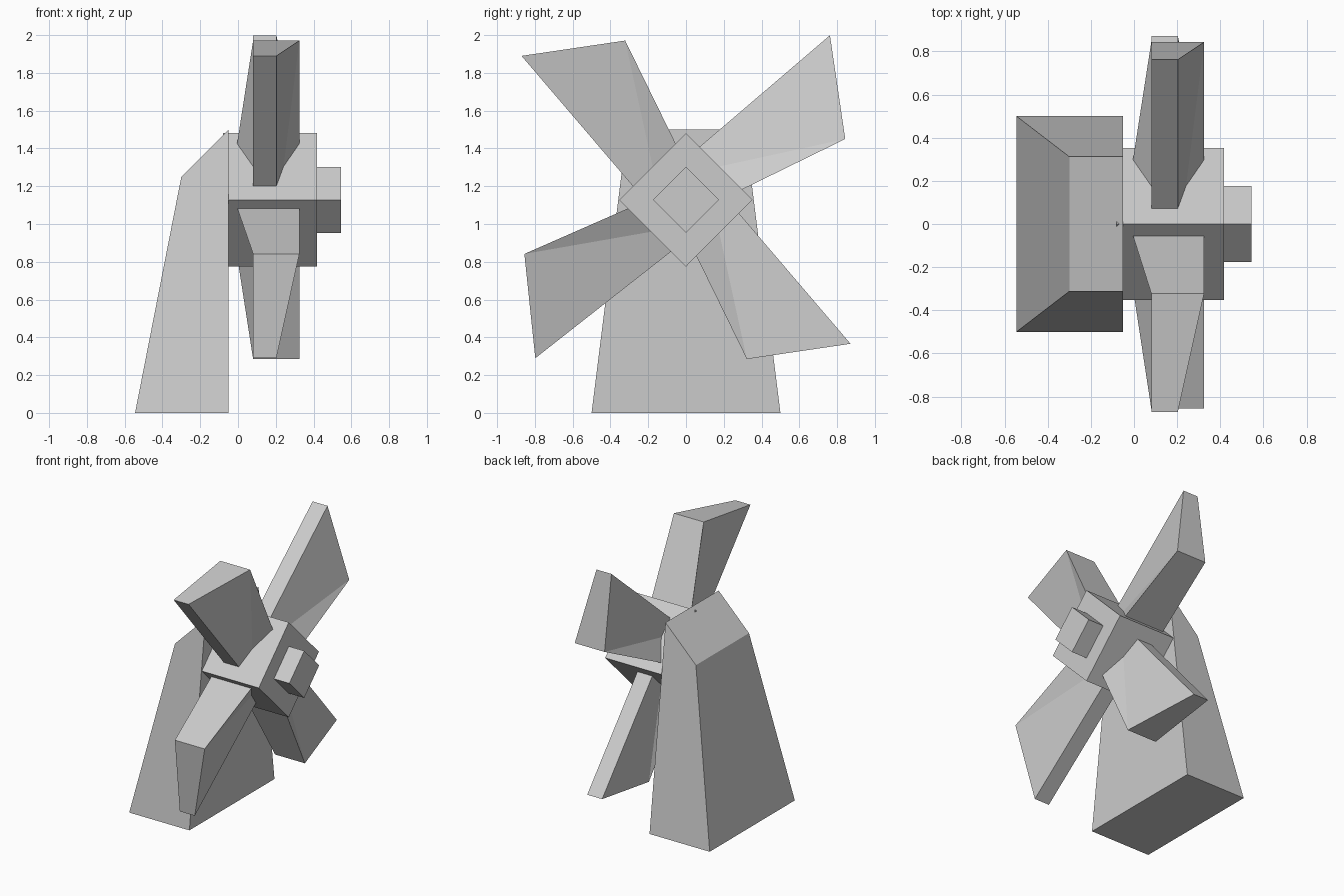
import bpy, bmesh, math
from mathutils import Matrix, Vector

if "Cube" in bpy.data.objects:
    bpy.data.objects.remove(bpy.data.objects["Cube"])

AXIS_Z = 1.128  # height of the rotor axis


def loft(name, loop_a, loop_b, split=False):
    """Solid between two matching loops; split creases the caps along corner 1-3."""
    bm = bmesh.new()
    a = [bm.verts.new(p) for p in loop_a]
    b = [bm.verts.new(p) for p in loop_b]
    n = len(a)
    for loop in (a, b):
        if split:
            bm.faces.new((loop[0], loop[1], loop[3]))
            bm.faces.new((loop[1], loop[2], loop[3]))
        else:
            bm.faces.new(loop)
    for i in range(n):
        j = (i + 1) % n
        bm.faces.new((a[i], a[j], b[j], b[i]))
    bmesh.ops.recalc_face_normals(bm, faces=bm.faces)
    mesh = bpy.data.meshes.new(name)
    bm.to_mesh(mesh)
    bm.free()
    ob = bpy.data.objects.new(name, mesh)
    bpy.context.collection.objects.link(ob)
    return ob


def diamond(x, r):
    return [(x, r, AXIS_Z), (x, 0, AXIS_Z + r), (x, -r, AXIS_Z), (x, 0, AXIS_Z - r)]


# Tower: tapered block, flat front, sloped roof at the back
profile = [(-0.545, 0.5, 0), (-0.05, 0.5, 0), (-0.05, 0.312, 1.5), (-0.3, 0.312, 1.25)]
loft("tower", [(x, -y, z) for x, y, z in profile], profile)

# Hub and its cap: square prisms standing on a corner
loft("hub", diamond(-0.08, 0.353), diamond(0.418, 0.353))
loft("hub_cap", diamond(0.40, 0.175), diamond(0.545, 0.175))

# Sail corners (y, z about the axis): thin tip, thick tip, thick root, thin root
outline = [(-0.871, 0.762), (-0.322, 0.843), (0.135, -0.09), (-0.11, -0.128)]
back_x = [0.08, 0.08, -0.065, 0.08]
front_x = [0.203, 0.325, 0.325, 0.203]
for i, angle in enumerate((0, 87.6, 180, 270)):
    turn = Matrix.Translation((0, 0, AXIS_Z)) @ Matrix.Rotation(math.radians(angle), 4, 'X')
    back, front = ([turn @ Vector((x, y, z)) for x, (y, z) in zip(xs, outline)]
                   for xs in (back_x, front_x))
    loft(f"sail_{i + 1}", back, front, split=True)
